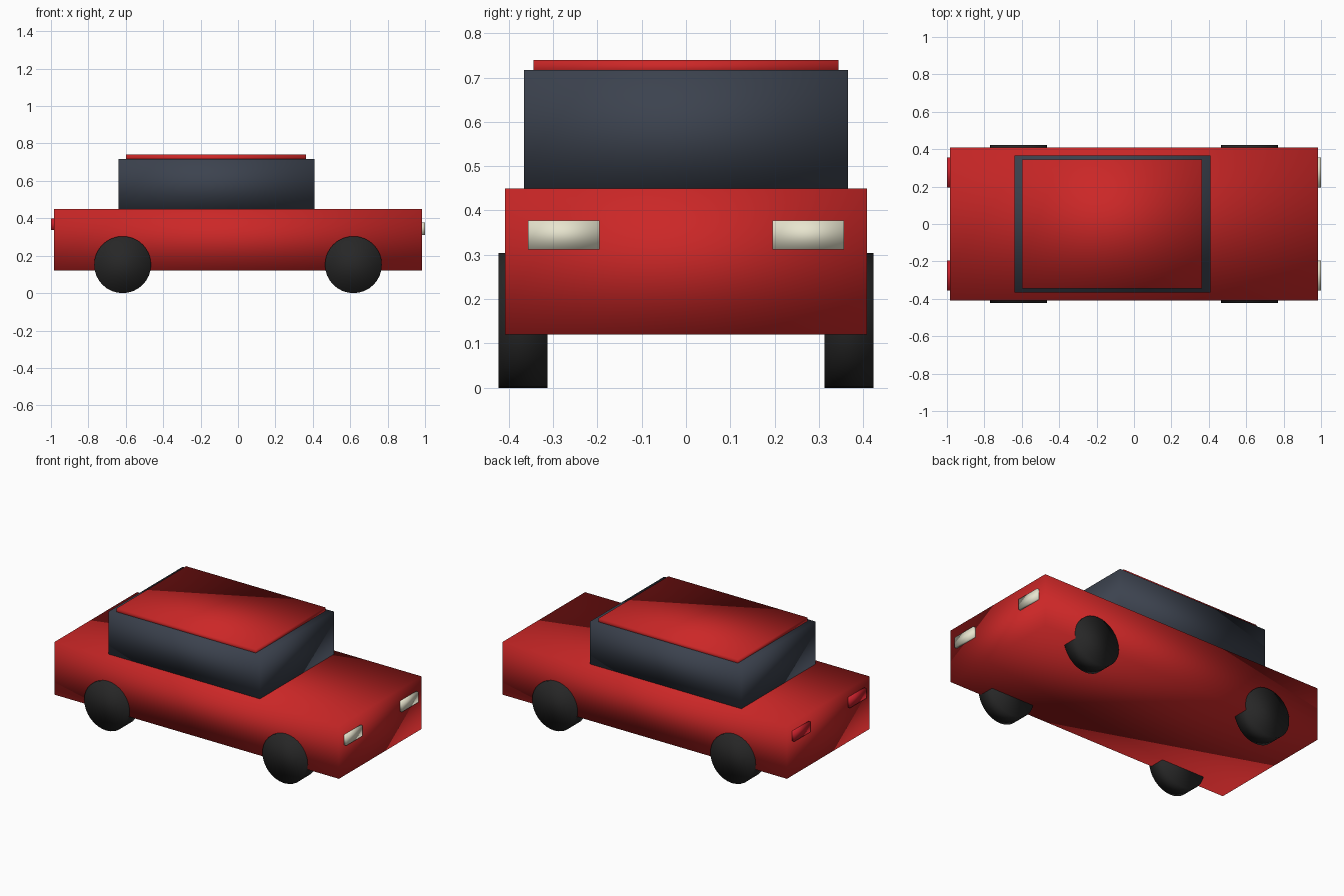
import bpy
import math

if "Cube" in bpy.data.objects:
    bpy.data.objects.remove(bpy.data.objects["Cube"], do_unlink=True)


def material(name, rgb):
    mat = bpy.data.materials.new(name)
    mat.use_nodes = True
    mat.diffuse_color = (*rgb, 1)
    mat.node_tree.nodes["Principled BSDF"].inputs["Base Color"].default_value = (*rgb, 1)
    return mat


RED = material("red paint", (0.6, 0.02, 0.02))
GLASS = material("dark glass", (0.045, 0.055, 0.077))
RUBBER = material("black rubber", (0.02, 0.02, 0.02))
LAMP = material("cream lamp", (0.8, 0.78, 0.62))
TAIL = material("tail lamp red", (0.6, 0.015, 0.025))


def finish(name, mat):
    """Name, colour and softly shade the newest object."""
    obj = bpy.context.object
    obj.name = obj.data.name = name
    bpy.ops.object.transform_apply(location=False, rotation=True, scale=True)
    obj.data.materials.append(mat)
    bpy.ops.object.shade_smooth()
    return obj


def box(name, mat, x, y, z):
    """Box spanning the (low, high) pairs x, y and z."""
    spans = (x, y, z)
    bpy.ops.mesh.primitive_cube_add(size=1, location=[(a + b) / 2 for a, b in spans])
    bpy.context.object.scale = [b - a for a, b in spans]
    return finish(name, mat)


# Body, glasshouse and roof panel
box("body", RED, (-0.985, 0.985), (-0.408, 0.408), (0.12, 0.45))
box("cabin", GLASS, (-0.64, 0.408), (-0.366, 0.366), (0.44, 0.717))
box("roof", RED, (-0.6, 0.364), (-0.344, 0.344), (0.705, 0.74))

for side, s in (("left", 1), ("right", -1)):
    # Lamps at both ends
    y = sorted((s * 0.195, s * 0.356))
    box(f"headlight_{side}", LAMP, (0.97, 1.0), y, (0.312, 0.377))
    box(f"tail_light_{side}", TAIL, (-1.0, -0.97), y, (0.337, 0.4))
    # Wheels
    for end, x in (("nose", 0.617), ("tail", -0.617)):
        bpy.ops.mesh.primitive_cylinder_add(
            vertices=32, radius=0.152, depth=0.11,
            location=(x, s * 0.368, 0.152), rotation=(math.pi / 2, 0, 0))
        finish(f"wheel_{end}_{side}", RUBBER)
